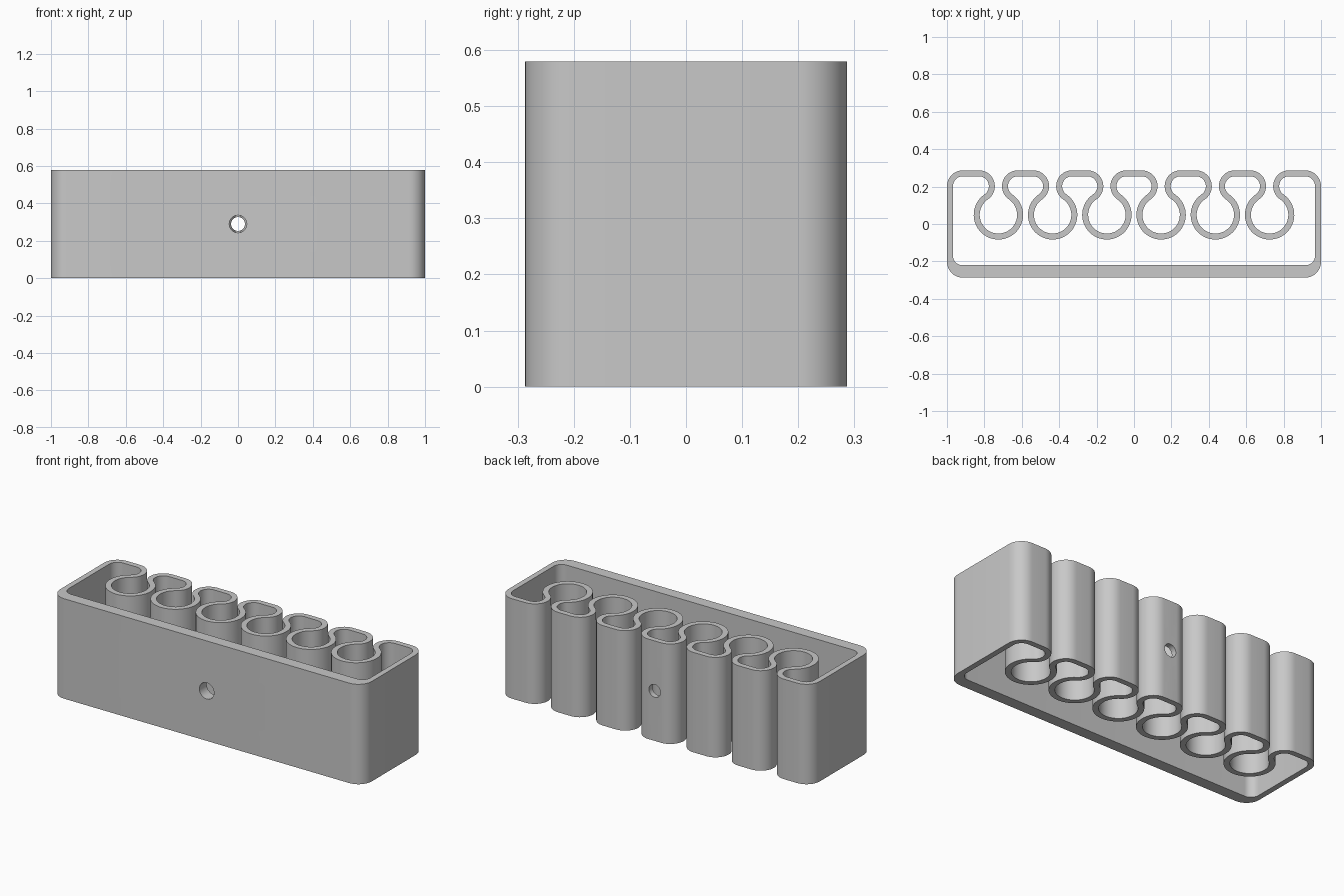
import bpy, bmesh, math
from mathutils import Vector

if "Cube" in bpy.data.objects:
    bpy.data.objects.remove(bpy.data.objects["Cube"])

HEIGHT = 0.58
HALF = 0.016            # half the wall thickness
CORNER, RING = 0.069, 0.116   # wall centre-line radii
PITCH = 0.29
TOP_Y = 0.202           # centre height of the lip arcs
LIP_X = 0.104           # lip arc offset from its clip

grey = bpy.data.materials.new("light grey")
grey.use_nodes = True
grey.diffuse_color = (0.58, 0.58, 0.58, 1)
grey.node_tree.nodes["Principled BSDF"].inputs["Base Color"].default_value = (0.58, 0.58, 0.58, 1)

outer, inner = [], []


def arc(center_out, r_out, center_in, r_in, start, end, steps):
    """Append matching points on both faces of the wall."""
    for i in range(steps + 1):
        a = math.radians(start + (end - start) * i / steps)
        d = Vector((math.cos(a), math.sin(a)))
        p, q = Vector(center_out) + d * r_out, Vector(center_in) + d * r_in
        if outer and (p - outer[-1]).length < 0.001 and (q - inner[-1]).length < 0.001:
            continue
        outer.append(p)
        inner.append(q)


def bend(x, y, start, end, steps=12, radius=CORNER, side=1):
    c = (x, y)
    arc(c, radius + side * HALF, c, radius - side * HALF, start, end, steps)


# Wall profile: around the left side, through the six clips, down the right
RISE = math.sqrt((CORNER + RING) ** 2 - LIP_X ** 2)
tilt = math.degrees(math.atan2(RISE, LIP_X))
arc((-0.915, -0.202), 0.085, (-0.918, -0.17), 0.05, 270, 180, 10)
bend(-0.915, TOP_Y, 180, 90)
for i in range(6):
    x = (i - 2.5) * PITCH
    bend(x - LIP_X, TOP_Y, 90, -tilt, 18)
    bend(x, TOP_Y - RISE, 180 - tilt, 360 + tilt, 40, RING, -1)
    bend(x + LIP_X, TOP_Y, 180 + tilt, 90, 18)
bend(0.915, TOP_Y, 90, 0)
arc((0.915, -0.202), 0.085, (0.918, -0.17), 0.05, 0, -90, 10)

# Extrude the closed wall
bm = bmesh.new()
loops = [[bm.verts.new((p.x, p.y, z)) for p in pts]
         for pts, z in ((outer, 0), (outer, HEIGHT), (inner, HEIGHT), (inner, 0))]
n = len(outer)
for k in range(4):
    a, b = loops[k], loops[(k + 1) % 4]
    for i in range(n):
        j = (i + 1) % n
        bm.faces.new((a[i], a[j], b[j], b[i]))
bmesh.ops.recalc_face_normals(bm, faces=bm.faces)
mesh = bpy.data.meshes.new("clip_holder")
bm.to_mesh(mesh)
bm.free()
holder = bpy.data.objects.new("clip_holder", mesh)
bpy.context.collection.objects.link(holder)
mesh.materials.append(grey)


def drill(name, radius, y0, y1):
    """Cut a round hole along y at mid height."""
    bpy.ops.mesh.primitive_cylinder_add(
        vertices=40, radius=radius, depth=y1 - y0,
        location=(0, (y0 + y1) / 2, HEIGHT / 2), rotation=(math.pi / 2, 0, 0))
    cutter = bpy.context.object
    cutter.name = name
    cutter.hide_render = True
    cutter.data.materials.append(grey)
    bpy.context.view_layer.objects.active = holder
    mod = holder.modifiers.new(name, 'BOOLEAN')
    mod.operation = 'DIFFERENCE'
    mod.solver = 'EXACT'
    mod.object = cutter
    bpy.ops.object.modifier_apply(modifier=mod.name)
    bpy.data.objects.remove(cutter)


# Screw hole in the front wall and narrower bore through to the back
drill("front_hole", 0.047, -0.35, -0.15)
drill("through_bore", 0.037, -0.18, 0.35)

bpy.ops.object.select_all(action='DESELECT')
holder.select_set(True)
bpy.context.view_layer.objects.active = holder
bpy.ops.object.shade_smooth_by_angle(angle=math.radians(30))
